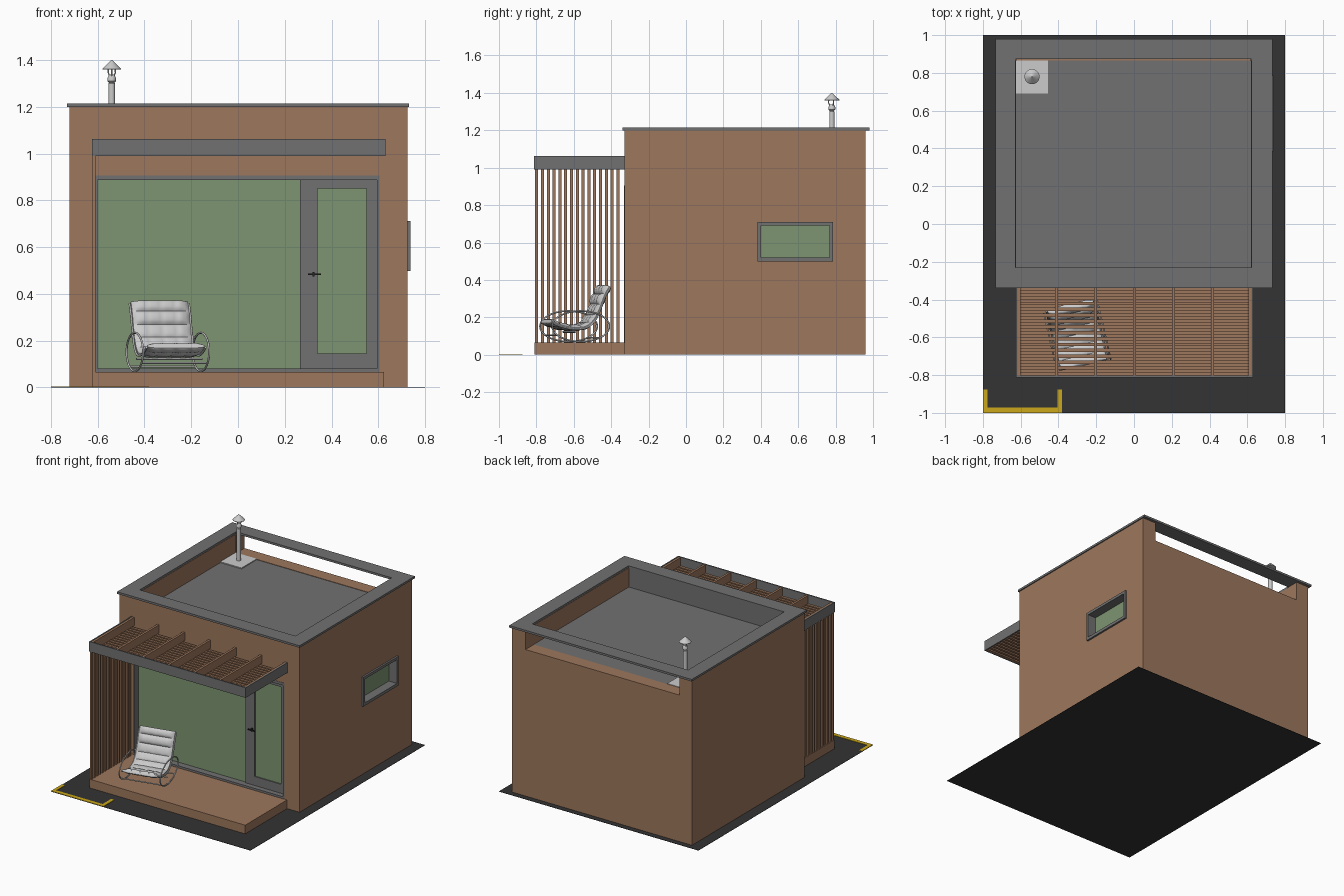
import bpy, bmesh, math
from mathutils import Matrix, Vector

if "Cube" in bpy.data.objects:
    bpy.data.objects.remove(bpy.data.objects["Cube"])


def mat(name, r, g, b):
    m = bpy.data.materials.new(name)
    m.diffuse_color = (r, g, b, 1)
    m.use_nodes = True
    m.node_tree.nodes["Principled BSDF"].inputs["Base Color"].default_value = m.diffuse_color
    return m


BROWN = mat("warm brown", 0.34, 0.185, 0.108)
GREY = mat("mid grey", 0.165, 0.165, 0.165)
GREEN = mat("glass green", 0.21, 0.30, 0.165)
DARK = mat("asphalt", 0.033, 0.033, 0.033)
YELLOW = mat("marking yellow", 0.60, 0.39, 0.01)
LIGHT = mat("light grey", 0.60, 0.60, 0.60)
BLACK = mat("handle black", 0.02, 0.02, 0.02)


def finish(name, bm, m, smooth=False):
    bmesh.ops.recalc_face_normals(bm, faces=bm.faces[:])
    me = bpy.data.meshes.new(name)
    bm.to_mesh(me)
    bm.free()
    ob = bpy.data.objects.new(name, me)
    bpy.context.collection.objects.link(ob)
    if m:
        me.materials.append(m)
    if smooth:
        bpy.ops.object.select_all(action='DESELECT')
        bpy.context.view_layer.objects.active = ob
        ob.select_set(True)
        bpy.ops.object.shade_smooth_by_angle(angle=math.radians(40))
    return ob


def add_box(bm, x0, x1, y0, y1, z0, z1):
    M = Matrix.Translation(((x0 + x1) / 2, (y0 + y1) / 2, (z0 + z1) / 2)) @ \
        Matrix.Diagonal((x1 - x0, y1 - y0, z1 - z0, 1))
    bmesh.ops.create_cube(bm, size=1, matrix=M)


def boxes(name, m, *dims):
    bm = bmesh.new()
    for d in dims:
        add_box(bm, *d)
    return finish(name, bm, m)


def ring(name, m, axis, outer, inner, d0, d1):
    """Rectangular frame; outer/inner = (a0, a1, b0, b1), depth d0..d1 along axis."""
    bm = bmesh.new()

    def corner(a, b, d):
        return bm.verts.new({'x': (d, a, b), 'y': (a, d, b), 'z': (a, b, d)}[axis])
    loops = []
    for (a0, a1, b0, b1), d in ((outer, d0), (outer, d1), (inner, d1), (inner, d0)):
        loops.append([corner(a, b, d) for a, b in ((a0, b0), (a1, b0), (a1, b1), (a0, b1))])
    for k in range(4):
        p, q = loops[k], loops[(k + 1) % 4]
        for i in range(4):
            j = (i + 1) % 4
            bm.faces.new((p[i], p[j], q[j], q[i]))
    return finish(name, bm, m)


def tubes(name, m, paths, r):
    """Round bars along paths; each path = (points, closed)."""
    cu = bpy.data.curves.new(name, 'CURVE')
    cu.dimensions = '3D'
    cu.bevel_depth = r
    cu.bevel_resolution = 2
    cu.use_fill_caps = True
    for pts, closed in paths:
        sp = cu.splines.new('POLY')
        sp.points.add(len(pts) - 1)
        for p, c in zip(sp.points, pts):
            p.co = (*c, 1)
        sp.use_cyclic_u = closed
        sp.use_smooth = True
    ob = bpy.data.objects.new(name, cu)
    bpy.context.collection.objects.link(ob)
    cu.materials.append(m)
    return ob


# ground plate with yellow corner bracket
boxes("ground_plate", DARK, (-0.8, 0.8, -1, 1, 0, 0.002))
boxes("yellow_bracket", YELLOW, (-0.8, -0.38, -1, -0.972, 0.002, 0.005),
      (-0.8, -0.775, -0.972, -0.875, 0.002, 0.005),
      (-0.405, -0.38, -0.972, -0.875, 0.002, 0.005))

# house body, with roof well, open back parapet, front opening and side window cut out
walls = boxes("walls", BROWN, (-0.72, 0.725, -0.33, 0.96, 0.002, 1.2))
for dims in ((-0.625, 0.62, -0.235, 0.865, 1.055, 1.3),
             (-0.62, 0.615, 0.8, 1.1, 1.064, 1.3),
             (-0.61, 0.605, -0.5, -0.27, 0.065, 0.905),
             (0.66, 0.9, 0.385, 0.785, 0.5, 0.71)):
    cut = boxes("cutter", None, dims)
    cut.hide_render = True
    mod = walls.modifiers.new("cut", 'BOOLEAN')
    mod.object = cut
    mod.solver = 'EXACT'
    bpy.context.view_layer.objects.active = walls
    bpy.ops.object.modifier_apply(modifier=mod.name)
    bpy.data.objects.remove(cut)

# roof
boxes("roof", GREY, (-0.625, 0.62, -0.235, 0.865, 1.052, 1.061))
ring("roof_coping", GREY, 'z', (-0.732, 0.732, -0.34, 0.98), (-0.627, 0.622, -0.23, 0.873), 1.2, 1.215)
boxes("front_parapet_lining", GREY, (-0.625, 0.62, -0.236, -0.231, 1.061, 1.2))

# front glazing: outer lining, big pane, door
ring("front_frame", GREY, 'y', (-0.611, 0.606, 0.064, 0.906), (-0.6, 0.595, 0.08, 0.887), -0.332, -0.272)
boxes("front_glass", GREEN, (-0.605, 0.27, -0.285, -0.275, 0.07, 0.895))
ring("door_frame", GREY, 'y', (0.265, 0.6, 0.07, 0.895), (0.34, 0.55, 0.145, 0.85), -0.295, -0.272)
boxes("door_glass", GREEN, (0.335, 0.555, -0.287, -0.275, 0.14, 0.855))
boxes("door_handle", BLACK, (0.3, 0.355, -0.318, -0.311, 0.48, 0.488),
      (0.318, 0.327, -0.312, -0.294, 0.475, 0.493))

# side window
ring("side_window_frame", GREY, 'x', (0.383, 0.787, 0.499, 0.711), (0.4, 0.768, 0.52, 0.692), 0.662, 0.738)
boxes("side_window_glass", GREEN, (0.662, 0.672, 0.395, 0.775, 0.51, 0.70))

# terrace deck, pergola and slat screen
boxes("deck", BROWN, (-0.625, 0.625, -0.81, -0.33, 0.002, 0.065))
boxes("pergola_fascia", GREY, (-0.625, 0.63, -0.812, -0.803, 0.99, 1.063),
      (-0.625, -0.617, -0.803, -0.33, 0.99, 1.063),
      (0.622, 0.63, -0.803, -0.33, 0.99, 1.063))
boxes("pergola_rafters", BROWN,
      *[(x - 0.008, x + 0.008, -0.803, -0.33, 1.0, 1.06)
        for x in (-0.609, -0.41, -0.204, 0.003, 0.21, 0.415, 0.614)])
rows = [-0.802 + 0.031 * i for i in range(15)]
boxes("pergola_slats", BROWN,
      *[(-0.617, 0.622, y, y + 0.018, 0.99, 1.0) for y in rows])
boxes("screen_slats", BROWN,
      *[(-0.624, -0.609, y - 0.004, y + 0.012, 0.065, 0.99) for y in rows])

# flue: lathed profile, cap and struts
FX, FY = -0.54, 0.78
boxes("flue_base", LIGHT, (-0.625, -0.455, 0.69, 0.865, 1.06, 1.068))


def lathe(name, prof):
    bm = bmesh.new()
    n = 24
    rings = [[bm.verts.new((FX + r * math.cos(2 * math.pi * i / n),
                            FY + r * math.sin(2 * math.pi * i / n), z))
              for i in range(n)] for r, z in prof]
    for a, b in zip(rings, rings[1:]):
        for i in range(n):
            bm.faces.new((a[i], a[(i + 1) % n], b[(i + 1) % n], b[i]))
    bm.faces.new(rings[0])
    bm.faces.new(rings[-1])
    return finish(name, bm, LIGHT, True)


lathe("flue_pipe", [(0.014, 1.066), (0.014, 1.3), (0.011, 1.303), (0.018, 1.31),
                    (0.018, 1.325), (0.011, 1.338)])
lathe("flue_cap", [(0.04, 1.36), (0.04, 1.363), (0.012, 1.39), (0.002, 1.4)])
tubes("flue_struts", LIGHT, [([(FX + r * math.cos(a), FY + r * math.sin(a), z)
                              for r, z in ((0.01, 1.33), (0.018, 1.348), (0.016, 1.366))], False)
                             for a in (0.5, 2.6, 4.7)], 0.003)

# rocking chair, placed by one transform
CHAIR = Matrix.Translation((-0.30, -0.595, 0)) @ Matrix.Rotation(math.radians(13), 4, 'Z')
KEYS = [Vector((0, y, z)) for y, z in ((-0.155, 0.177), (-0.10, 0.155), (-0.03, 0.142), (0.035, 0.15),
                                       (0.082, 0.19), (0.112, 0.25), (0.137, 0.315), (0.165, 0.365))]


def seat_point(t):
    """Smooth centre line of the cushion, t in 0..1."""
    f = min(max(t, 0), 0.9999) * (len(KEYS) - 1)
    i = int(f)
    u = f - i
    p = [KEYS[min(max(k, 0), len(KEYS) - 1)] for k in (i - 1, i, i + 1, i + 2)]
    return 0.5 * (2 * p[1] + (p[2] - p[0]) * u + (2 * p[0] - 5 * p[1] + 4 * p[2] - p[3]) * u ** 2
                  + (3 * p[1] - p[0] - 3 * p[2] + p[3]) * u ** 3)


# tufted cushion: padded grid, thinner along the seams
bm = bmesh.new()
NU, NV = 64, 24
top, bot = [], []
for i in range(NU + 1):
    t = i / NU
    c = seat_point(t)
    d = seat_point(min(t + 0.01, 1)) - seat_point(max(t - 0.01, 0))
    nrm = Vector((0, -d.z, d.y)).normalized()
    pad_u = abs(math.sin(math.pi * 8 * t)) ** 0.5
    rt, rb = [], []
    for j in range(NV + 1):
        v = j / NV
        pad_v = 0.55 + 0.45 * abs(math.sin(math.pi * 4 * v)) ** 0.5
        edge = min(1, 6 * min(v, 1 - v)) ** 0.5
        th = 0.004 + 0.016 * edge * (0.45 + 0.55 * pad_u * pad_v)
        th += 0.007 * edge * pad_u * (t > 0.75)   # thicker headrest
        base = c + Vector(((v - 0.5) * 0.25, 0, 0))
        rt.append(bm.verts.new(base + nrm * th))
        rb.append(bm.verts.new(base - nrm * th * 0.8))
    top.append(rt)
    bot.append(rb)
for i in range(NU):
    for j in range(NV):
        for g in (top, bot):
            bm.faces.new((g[i][j], g[i + 1][j], g[i + 1][j + 1], g[i][j + 1]))
    for j in (0, NV):
        bm.faces.new((top[i][j], top[i + 1][j], bot[i + 1][j], bot[i][j]))
for i in (0, NU):
    for j in range(NV):
        bm.faces.new((top[i][j], top[i][j + 1], bot[i][j + 1], bot[i][j]))
finish("chair_cushion", bm, LIGHT, True).matrix_world = CHAIR

# oval rockers, side rails and cross bars
paths = []
for s in (-1, 1):
    paths.append(([(s * 0.145, 0.157 * math.cos(a), 0.152 + 0.082 * math.sin(a))
                   for a in [2 * math.pi * k / 48 for k in range(48)]], True))
    paths.append(([seat_point(k / 30) + Vector((s * 0.13, 0, -0.006)) for k in range(31)], False))
for y, z in ((-0.125, 0.105), (0.1, 0.09), (-0.03, 0.122), (0.1, 0.215)):
    paths.append(([(-0.145, y, z), (0.145, y, z)], False))
tubes("chair_frame", LIGHT, paths, 0.0045).matrix_world = CHAIR
